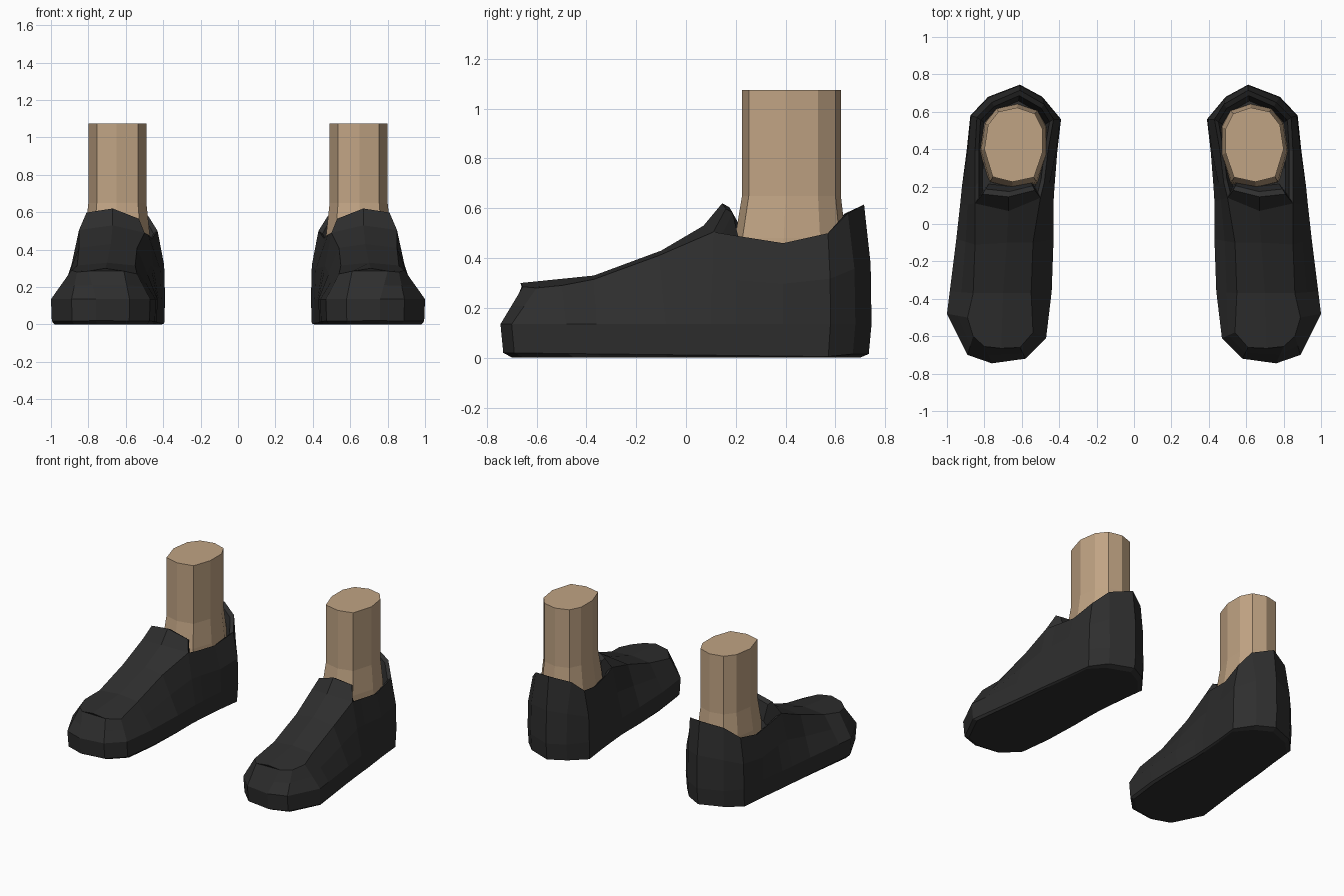
import bpy, bmesh
from mathutils import Vector

if "Cube" in bpy.data.objects:
    bpy.data.objects.remove(bpy.data.objects["Cube"])


def material(name, rgb):
    m = bpy.data.materials.new(name)
    m.diffuse_color = (*rgb, 1)
    m.use_nodes = True
    m.node_tree.nodes["Principled BSDF"].inputs["Base Color"].default_value = m.diffuse_color
    return m


BLACK = material("black_leather", (0.027, 0.027, 0.027))
SKIN = material("tan_skin", (0.53, 0.37, 0.23))


def finish(name, bm, mat):
    """Turn a one-sided mesh into an object mirrored to the other side."""
    bmesh.ops.recalc_face_normals(bm, faces=bm.faces)
    me = bpy.data.meshes.new(name)
    bm.to_mesh(me)
    bm.free()
    me.materials.append(mat)
    ob = bpy.data.objects.new(name, me)
    bpy.context.collection.objects.link(ob)
    mod = ob.modifiers.new("mirror", 'MIRROR')
    mod.use_mirror_merge = False
    return ob


def ring(bm, pts):
    return [bm.verts.new(p) for p in pts]


def bridge(bm, a, b):
    n = len(a)
    for i in range(n):
        j = (i + 1) % n
        bm.faces.new((a[i], a[j], b[j], b[i]))


# Shoe wall columns from the toe around the outer side, heel and inner side:
# welt x, y, then upper edge x, y, z
COLUMNS = [
    (.76, -.745, .80, -.655, .285), (.89, -.70, .86, -.60, .28),
    (1.0, -.48, .89, -.50, .29), (.985, -.36, .86, -.37, .315),
    (.95, -.08, .85, -.11, .41), (.93, .10, .85, .11, .505),
    (.92, .20, .85, .20, .49), (.895, .39, .85, .39, .46),
    (.875, .58, .84, .57, .50), (.78, .68, .76, .65, .58),
    (.61, .745, .61, .715, .615), (.49, .68, .48, .64, .58),
    (.39, .56, .43, .56, .50), (.41, .39, .46, .39, .46),
    (.425, .20, .48, .22, .48), (.43, .12, .50, .14, .49),
    (.43, -.08, .54, -.10, .41), (.44, -.36, .55, -.37, .315),
    (.47, -.61, .54, -.58, .27), (.58, -.72, .61, -.66, .285),
]


def sole_z(y):
    return .02 - .015 * (y + .745) / 1.3 if y < .6 else .015


def scaled(pts, c, s, dz):
    return [Vector((c[0] + (p[0] - c[0]) * s, c[1] + (p[1] - c[1]) * s, p[2] + dz)) for p in pts]


# Shoe
bm = bmesh.new()
welt_pts = [Vector((c[0], c[1], .135)) for c in COLUMNS]
top_pts = [Vector(c[2:]) for c in COLUMNS]
wall_pts = []
for w, t in zip(welt_pts, top_pts):
    p = w.lerp(t, .5)
    if w.y > .3:  # fuller heel
        p.xy = w.xy.lerp(t.xy, .12)
    wall_pts.append(p)
edge_pts = scaled(welt_pts, (.69, 0), .985, 0)
for p in edge_pts:
    p.z = sole_z(p.y)
base_pts = scaled(edge_pts, (.69, 0), .95, 0)
for p in base_pts:
    p.z = 0

base, edge, welt, wall, top = [ring(bm, p) for p in (base_pts, edge_pts, welt_pts, wall_pts, top_pts)]
bm.faces.new(base)
for a, b in ((base, edge), (edge, welt), (welt, wall), (wall, top)):
    bridge(bm, a, b)

# Ridge over the toe and instep, ending in the raised tongue
toe, ra, rb, rc = ring(bm, [(.71, -.665, .30), (.70, -.37, .33), (.68, -.10, .43), (.67, .07, .53)])
tongue_out, tongue_mid, tongue_in = ring(bm, [(.81, .16, .598), (.67, .145, .62), (.53, .18, .565)])
for f in (
    (toe, top[19], top[0]), (toe, top[0], top[1], top[2], top[3], ra),
    (toe, ra, top[17], top[18], top[19]),
    (ra, top[3], top[4], rb), (rb, top[4], top[5], rc),
    (top[17], ra, rb, top[16]), (top[16], rb, rc, top[15]),
    (rc, top[5], tongue_out, tongue_mid), (top[15], rc, tongue_mid, tongue_in),
):
    bm.faces.new(f)

# Collar thickness and lining
collar = [tongue_mid, tongue_out] + top[5:16] + [tongue_in]
pts = [v.co.copy() for v in collar]
lip = ring(bm, scaled(pts, (.645, .43), .90, -.015))
lining = ring(bm, scaled(pts, (.645, .43), .80, -.13))
bridge(bm, collar, lip)
bridge(bm, lip, lining)
bm.faces.new(lining)
finish("shoe", bm, BLACK)

# Ankle: straight tube that flares slightly into the shoe
ANKLE = [(.65, .225), (.755, .252), (.80, .40), (.78, .53), (.725, .60),
         (.625, .622), (.53, .59), (.49, .51), (.49, .38), (.535, .25)]
bm = bmesh.new()
rings = []
for z, s, dy in ((.33, 1.16, -.01), (.48, 1.12, -.005), (.65, 1.0, 0), (1.075, 1.0, 0)):
    rings.append(ring(bm, [(.645 + (x - .645) * s, .42 + (y - .42) * s + dy, z) for x, y in ANKLE]))
for a, b in zip(rings, rings[1:]):
    bridge(bm, a, b)
bm.faces.new(rings[0])
bm.faces.new(rings[-1])
finish("ankle", bm, SKIN)
